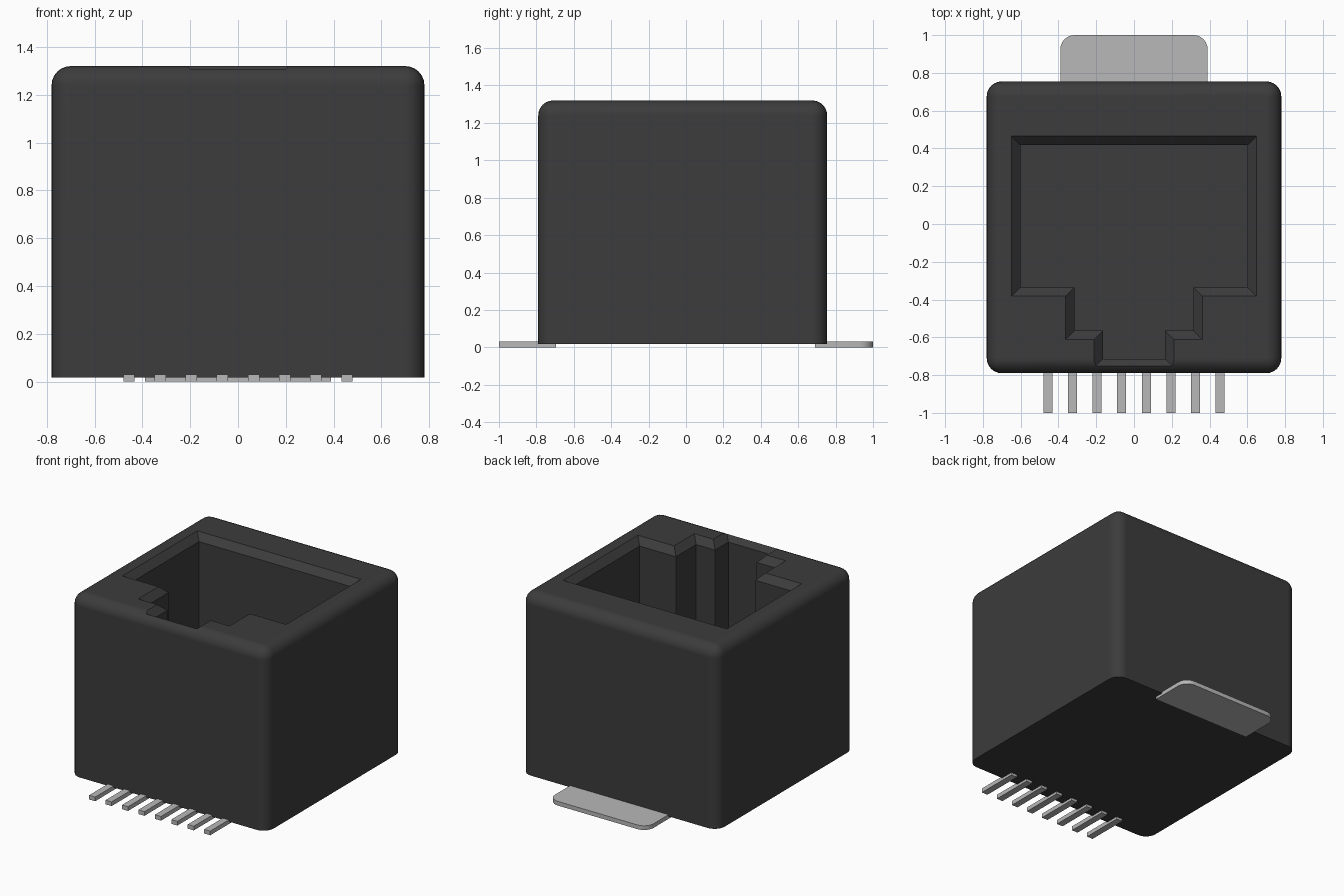
import bpy, bmesh
from mathutils import Vector

cube = bpy.data.objects.get("Cube")
if cube:
    bpy.data.objects.remove(cube, do_unlink=True)


def material(name, value, metallic, roughness):
    m = bpy.data.materials.new(name)
    color = (value, value, value, 1)
    m.diffuse_color = color
    m.use_nodes = True
    bsdf = m.node_tree.nodes["Principled BSDF"]
    bsdf.inputs["Base Color"].default_value = color
    bsdf.inputs["Metallic"].default_value = metallic
    bsdf.inputs["Roughness"].default_value = roughness
    return m


black = material("black plastic", 0.045, 0, 0.5)
silver = material("silver metal", 0.48, 0, 0.4)


def add_object(name, bm, mat):
    bmesh.ops.recalc_face_normals(bm, faces=bm.faces)
    mesh = bpy.data.meshes.new(name)
    bm.to_mesh(mesh)
    bm.free()
    mesh.materials.append(mat)
    ob = bpy.data.objects.new(name, mesh)
    bpy.context.collection.objects.link(ob)
    return ob


def box(lo, hi):
    bm = bmesh.new()
    bmesh.ops.create_cube(bm, size=1)
    for v in bm.verts:
        v.co = Vector([lo[i] + (v.co[i] + 0.5) * (hi[i] - lo[i]) for i in range(3)])
    return bm


def round_edges(bm, rule, radius):
    edges = [e for e in bm.edges if rule(*[v.co for v in e.verts])]
    bmesh.ops.bevel(bm, geom=edges, offset=radius, offset_type='OFFSET',
                    segments=6, profile=0.5, affect='EDGES')


def loft(sections):
    """Closed solid through matching rings of points."""
    bm = bmesh.new()
    rings = [[bm.verts.new(p) for p in s] for s in sections]
    n = len(rings[0])
    for a, b in zip(rings, rings[1:]):
        for i in range(n):
            j = (i + 1) % n
            bm.faces.new((a[i], a[j], b[j], b[i]))
    bm.faces.new(rings[0])
    bm.faces.new(rings[-1])
    return bm


def grow(points, d):
    """Offset a counter-clockwise outline outwards; every corner is square."""
    out = []
    for i, p in enumerate(points):
        a = (p - points[i - 1]).normalized()
        b = (points[(i + 1) % len(points)] - p).normalized()
        out.append(p + d * Vector((a.y + b.y, -a.x - b.x)))
    return out


# Housing: block rounded on all edges except the bottom ones
BOTTOM, TOP, FLOOR, CHAMFER = 0.018, 1.32, 0.12, 0.047
bm = box((-0.78, -0.79, BOTTOM), (0.78, 0.755, TOP))
round_edges(bm, lambda a, b: max(a.z, b.z) > 1, 0.08)
housing = add_object("housing", bm, black)

# Socket cutter: stepped plug outline with a chamfered mouth
half = [(0.165, -0.715), (0.165, -0.565), (0.315, -0.565),
        (0.315, -0.335), (0.602, -0.335), (0.602, 0.418)]
outline = [Vector(p) for p in half] + [Vector((-x, y)) for x, y in reversed(half)]
mouth = grow(outline, CHAMFER)
levels = [(outline, FLOOR), (outline, TOP - CHAMFER), (mouth, TOP), (mouth, TOP + 0.1)]
cutter = add_object("socket_cutter",
                    loft([[(p.x, p.y, z) for p in ring] for ring, z in levels]), black)
cutter.hide_render = True

bpy.context.view_layer.objects.active = housing
housing.select_set(True)
cut = housing.modifiers.new("socket", 'BOOLEAN')
cut.operation = 'DIFFERENCE'
cut.solver = 'EXACT'
cut.object = cutter
bpy.ops.object.modifier_apply(modifier=cut.name)
bpy.data.objects.remove(cutter, do_unlink=True)
bpy.ops.object.shade_smooth_by_angle()
housing.modifiers.new("flat_face_normals", 'WEIGHTED_NORMAL').keep_sharp = True
housing.select_set(False)

# Rear solder tab with two rounded outer corners
bm = box((-0.39, 0.69, 0), (0.39, 1.0, 0.03))
round_edges(bm, lambda a, b: abs(a.z - b.z) > 0.01 and a.y > 0.9, 0.075)
tab = add_object("solder_tab", bm, silver)
bpy.context.view_layer.objects.active = tab
tab.select_set(True)
bpy.ops.object.shade_smooth_by_angle()
tab.select_set(False)

# Row of eight contact pins at the front
for i in range(8):
    x = (i - 3.5) * 0.1303
    add_object(f"contact_pin_{i + 1}",
               box((x - 0.024, -1.0, 0), (x + 0.024, -0.695, 0.03)), silver)
